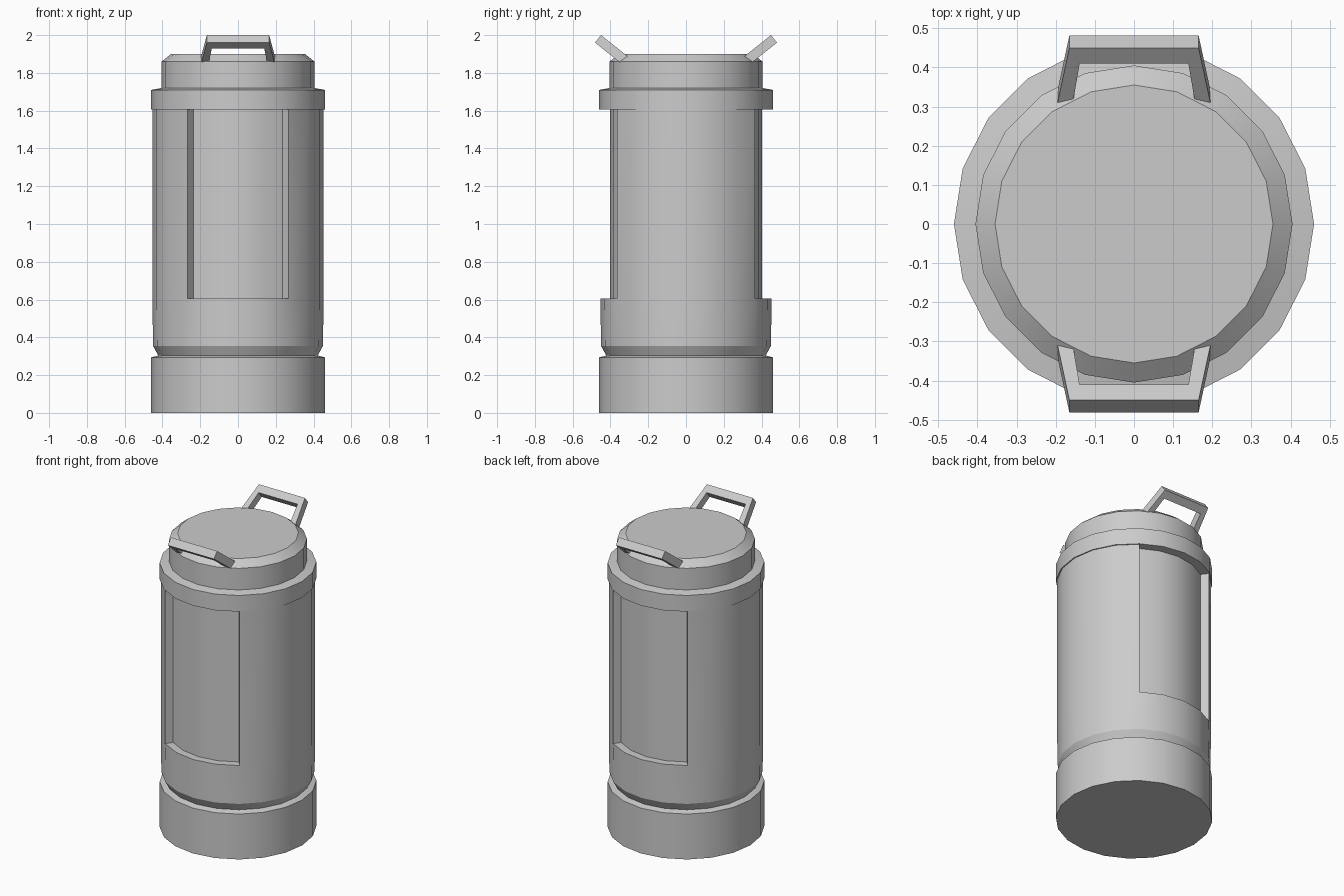
import bpy, bmesh, math
from mathutils import Vector

if "Cube" in bpy.data.objects:
    bpy.data.objects.remove(bpy.data.objects["Cube"])

SIDES = 20


def finish(bm, name, smooth=False):
    bmesh.ops.recalc_face_normals(bm, faces=bm.faces[:])
    mesh = bpy.data.meshes.new(name)
    bm.to_mesh(mesh)
    bm.free()
    obj = bpy.data.objects.new(name, mesh)
    bpy.context.collection.objects.link(obj)
    if smooth:
        bpy.ops.object.select_all(action='DESELECT')
        obj.select_set(True)
        bpy.context.view_layer.objects.active = obj
        bpy.ops.object.shade_smooth_by_angle(angle=math.radians(25))
    return obj


# Canister: one turned profile (radius, height)
BODY_R, RECESS_R = 0.453, 0.403
PANEL_LOW, PANEL_HIGH = 0.605, 1.605
profile = [(0.46, 0), (0.46, 0.294), (0.422, 0.304), (0.45, 0.355),
           (BODY_R, PANEL_LOW), (BODY_R, PANEL_HIGH), (0.46, PANEL_HIGH),
           (0.46, 1.71), (0.405, 1.72), (0.405, 1.86), (0.355, 1.90)]
bm = bmesh.new()
rings = []
for r, z in profile:
    rings.append([bm.verts.new((r * math.cos(2 * math.pi * i / SIDES),
                                r * math.sin(2 * math.pi * i / SIDES), z))
                  for i in range(SIDES)])
for low, high in zip(rings, rings[1:]):
    for i in range(SIDES):
        j = (i + 1) % SIDES
        bm.faces.new((low[i], low[j], high[j], high[i]))
bm.faces.new(rings[0][::-1])
bm.faces.new(rings[-1])

# Sunken panels, four facets wide, front and back
panel = []
for f in bm.faces:
    c = f.calc_center_median()
    in_band = all(PANEL_LOW - 0.01 < v.co.z < PANEL_HIGH + 0.01 for v in f.verts)
    if in_band and abs(f.normal.z) < 0.5 and abs(c.x) < 0.25 and f.calc_area() > 0.05:
        panel.append(f)
result = bmesh.ops.extrude_face_region(bm, geom=panel)
for v in result['geom']:
    if isinstance(v, bmesh.types.BMVert):
        v.co.x *= RECESS_R / BODY_R
        v.co.y *= RECESS_R / BODY_R
bmesh.ops.delete(bm, geom=[f for f in panel if f.is_valid], context='FACES')
finish(bm, "canister", smooth=True)


# Lid handles: flat U frames leaning outwards
def make_handle(name, side):
    out = Vector((0, side * 0.783, 0.622))
    down = Vector((0, side * 0.622, -0.783)) * 0.051
    tip = Vector((0, side * 0.45, 2.0))
    # (half width, distance back from the tip)
    outer = [(0.203, 0.225), (0.165, 0)]
    inner = [(0.139, 0.051), (0.162, 0.225)]
    outline = [(-x, d) for x, d in outer] + [(x, d) for x, d in outer[::-1]]
    hole = [(x, d) for x, d in inner[::-1]] + [(-x, d) for x, d in inner]
    hole = [(-x, d) for x, d in hole]
    hb = bmesh.new()

    def row(points, offset):
        return [hb.verts.new(tip - out * d + Vector((x, 0, 0)) + offset)
                for x, d in points]

    sections = list(zip(row(outline, Vector()), row(hole, Vector()),
                        row(hole, down), row(outline, down)))
    for a, b in zip(sections, sections[1:]):
        for k in range(4):
            n = (k + 1) % 4
            hb.faces.new((a[k], a[n], b[n], b[k]))
    hb.faces.new(sections[0])
    hb.faces.new(sections[-1][::-1])
    finish(hb, name)


make_handle("front_handle", -1)
make_handle("back_handle", 1)
